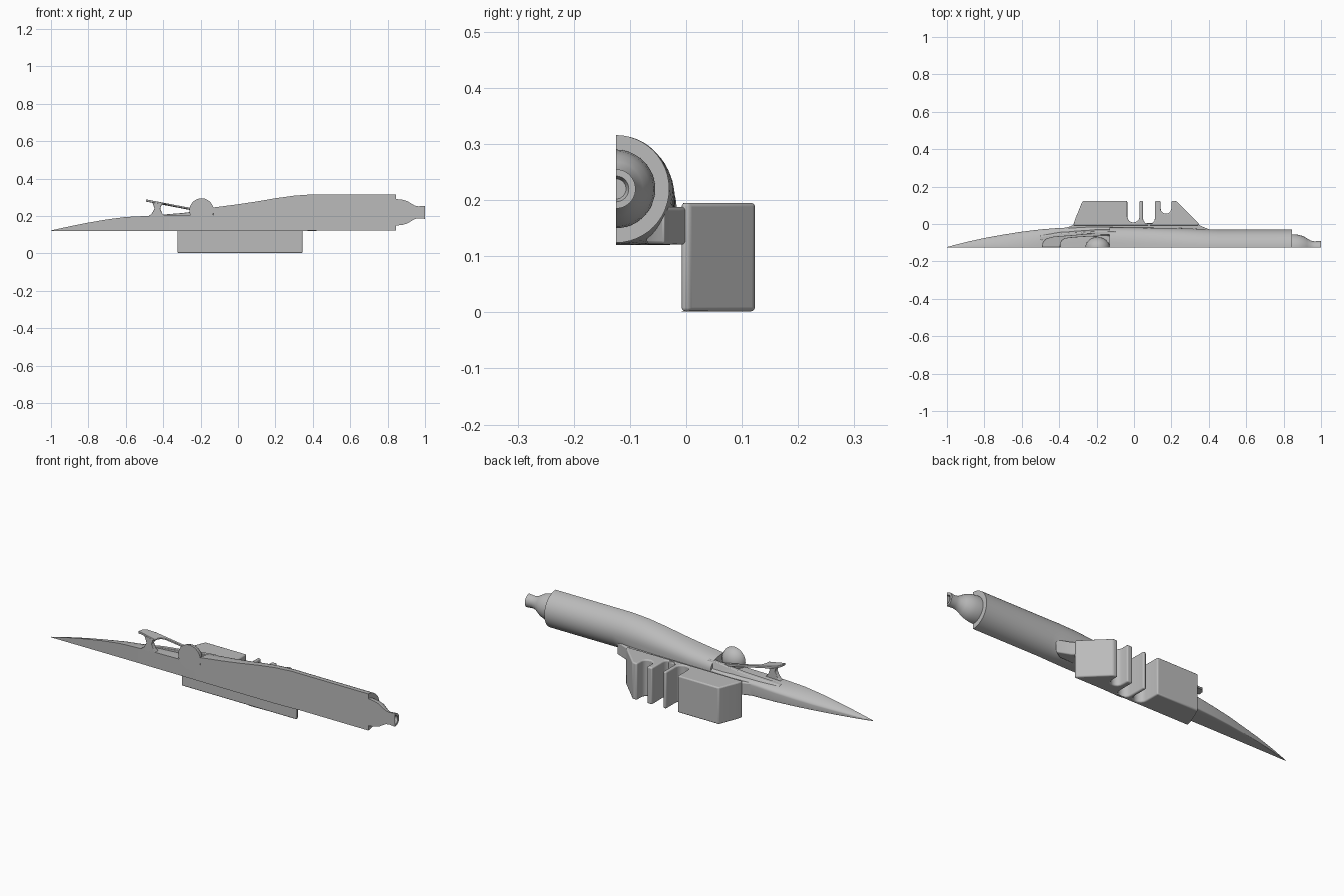
import bpy, bmesh
from math import sin, cos, pi, radians

if "Cube" in bpy.data.objects:
    bpy.data.objects.remove(bpy.data.objects["Cube"], do_unlink=True)

grey = bpy.data.materials.new("hull grey")
grey.use_nodes = True
COLOR = (0.5, 0.5, 0.5, 1)
grey.diffuse_color = COLOR
grey.node_tree.nodes["Principled BSDF"].inputs["Base Color"].default_value = COLOR
CUT = -0.125   # flat centre plane of the half hull
AXIS = 0.22    # height of the engine axis


def finish(name, bm, bevel=0, angle=32):
    bmesh.ops.remove_doubles(bm, verts=bm.verts, dist=0.00005)
    bmesh.ops.recalc_face_normals(bm, faces=bm.faces)
    mesh = bpy.data.meshes.new(name)
    bm.to_mesh(mesh)
    bm.free()
    mesh.materials.append(grey)
    ob = bpy.data.objects.new(name, mesh)
    bpy.context.collection.objects.link(ob)
    if bevel:
        mod = ob.modifiers.new("bevel", 'BEVEL')
        mod.width, mod.segments, mod.limit_method = bevel, 3, 'ANGLE'
        mod.angle_limit = radians(40)
    bpy.ops.object.select_all(action='DESELECT')
    ob.select_set(True)
    bpy.context.view_layer.objects.active = ob
    bpy.ops.object.shade_smooth_by_angle(angle=radians(angle))
    return ob


def loft(name, rings, bevel=0, angle=32):
    bm = bmesh.new()
    rows = [[bm.verts.new(p) for p in ring] for ring in rings]
    n = len(rows[0])
    for a, b in zip(rows, rows[1:]):
        for i in range(n):
            j = (i + 1) % n
            bm.faces.new((a[i], a[j], b[j], b[i]))
    bm.faces.new(rows[0])
    bm.faces.new(rows[-1])
    return finish(name, bm, bevel, angle)


def prism(name, outline, low, high, axis='z', bevel=0):
    place = (lambda p, t: (p[0], p[1], t)) if axis == 'z' else (lambda p, t: (p[0], t, p[1]))
    return loft(name, [[place(p, t) for p in outline] for t in (low, high)], bevel)


# Hull sections: rounded upper and lower quarters meeting at the side line
def section(x, w, bottom, side, top, low_e, up_e):
    ring = []
    for i in range(13):
        a = -pi / 2 + pi / 2 * i / 12
        ring.append((x, CUT + w * max(cos(a), 0) ** low_e, side - (side - bottom) * abs(sin(a)) ** low_e))
    for i in range(1, 13):
        a = pi / 2 * i / 12
        ring.append((x, CUT + w * max(cos(a), 0) ** up_e, side + (top - side) * sin(a) ** up_e))
    return ring


# x, half width, bottom, side line, top, lower and upper roundness
hull = [(-1, .002, .12, .121, .123, .1, 1.2),
        (-.9, .028, .12, .131, .145, .1, 1.2),
        (-.8, .05, .12, .14, .165, .1, 1.2),
        (-.7, .068, .12, .148, .182, .1, 1.2),
        (-.6, .084, .12, .157, .195, .1, 1.1),
        (-.5, .096, .12, .166, .2, .1, 1),
        (-.4, .104, .12, .175, .203, .12, .8),
        (-.25, .109, .12, .18, .205, .12, .6),
        (-.132, .108, .12, .185, .206, .15, .6),
        (-.13, .108, .12, .185, .246, .15, .75),
        (0, .106, .12, .19, .263, .2, .8),
        (.1, .105, .12, .2, .278, .25, .85),
        (.2, .104, .12, .208, .295, .35, .9),
        (.3, .101, .12, .215, .309, .55, .95),
        (.4, .097, .122, AXIS, .316, .85, 1),
        (.45, .095, .124, AXIS, .316, 1, 1),
        (.845, .095, .124, AXIS, .316, 1, 1)]
loft("hull", [section(*s) for s in hull])


# Exhaust cone: half turned profile with a shallow dished end
nozzle = [(.83, .07), (.855, .07), (.88, .067), (.905, .06), (.925, .048),
          (.945, .036), (.965, .032), (1, .035), (1, .023), (.985, .018)]
loft("exhaust_cone", [[(x, CUT + r * sin(pi * i / 24), AXIS - r * cos(pi * i / 24))
                       for i in range(25)] for x, r in nozzle])


# Side pod, with rounded vertical slots cut into its outer edge
def slot(x0, x1, depth):
    r, c = (x1 - x0) / 2, (x0 + x1) / 2
    arc = [(c - r * cos(pi * i / 8), depth + r - r * sin(pi * i / 8)) for i in range(9)]
    return [(x0, .123)] + arc + [(x1, .123)]


pod = [(-.325, -.008), (-.315, .025), (-.275, .123)]
pod += slot(-.036, .03, .008) + slot(.048, .112, -.001) + slot(.142, .2, .055)
pod += [(.225, .123), (.345, .005), (.345, -.008)]
prism("side_pod", pod, .002, .195, bevel=.009)

# Flared root joining the pod to the hull
root = [(-.4, -.035), (-.33, -.008), (-.31, .005), (.335, .005), (.36, -.012), (.43, -.04), (.38, -.07), (-.36, -.07)]
prism("pod_root", root, .121, .188, bevel=.006)

# Pilot headrest dome
dome = []
for k in range(13):
    t = pi * k / 12
    r = max(sin(t), .002)
    dome.append([(-.195 - .065 * cos(t), CUT + .055 * r * sin(pi * i / 16),
                  .23 - .065 * r * cos(pi * i / 16)) for i in range(17)])
loft("headrest_dome", dome)

# Visor band: sweeps round the nose of the cockpit and slopes down to the hull
outer = [(-.492, CUT), (-.488, -.098), (-.47, -.078), (-.43, -.067),
         (-.35, -.061), (-.25, -.052), (-.12, -.048)]
inner = [(-.395, CUT), (-.393, -.105), (-.385, -.088), (-.37, -.078),
         (-.32, -.072), (-.24, -.067), (-.12, -.063)]


def slope(x):
    return .289 - (x + .492) * .19


visor = []
for (ox, oy), (ix, iy) in zip(outer, inner):
    zo, zi = slope(ox), slope(ix)
    visor.append([(ox, oy, zo), (ix, iy, zi), (ix, iy, zi - .008), (ox, oy, zo - .012)])
loft("visor_band", visor, bevel=.002)

# Visor post with a flared foot
post = [(-.485, .195), (-.462, .212), (-.446, .24), (-.458, .272), (-.405, .268),
        (-.416, .24), (-.406, .215), (-.385, .195)]
prism("visor_post", post, CUT, -.1, axis='y', bevel=.003)

# Raised cockpit rim along the hull side
rim = []
for x, y, z in [(-.5, -.075, .197), (-.4, -.06, .208), (-.3, -.053, .216), (-.2, -.047, .228), (-.1, -.046, .238)]:
    rim.append([(x, y - .012, z), (x, y + .008, z), (x, y + .022, .185), (x, y - .012, .185)])
loft("cockpit_rim", rim, bevel=.003)
